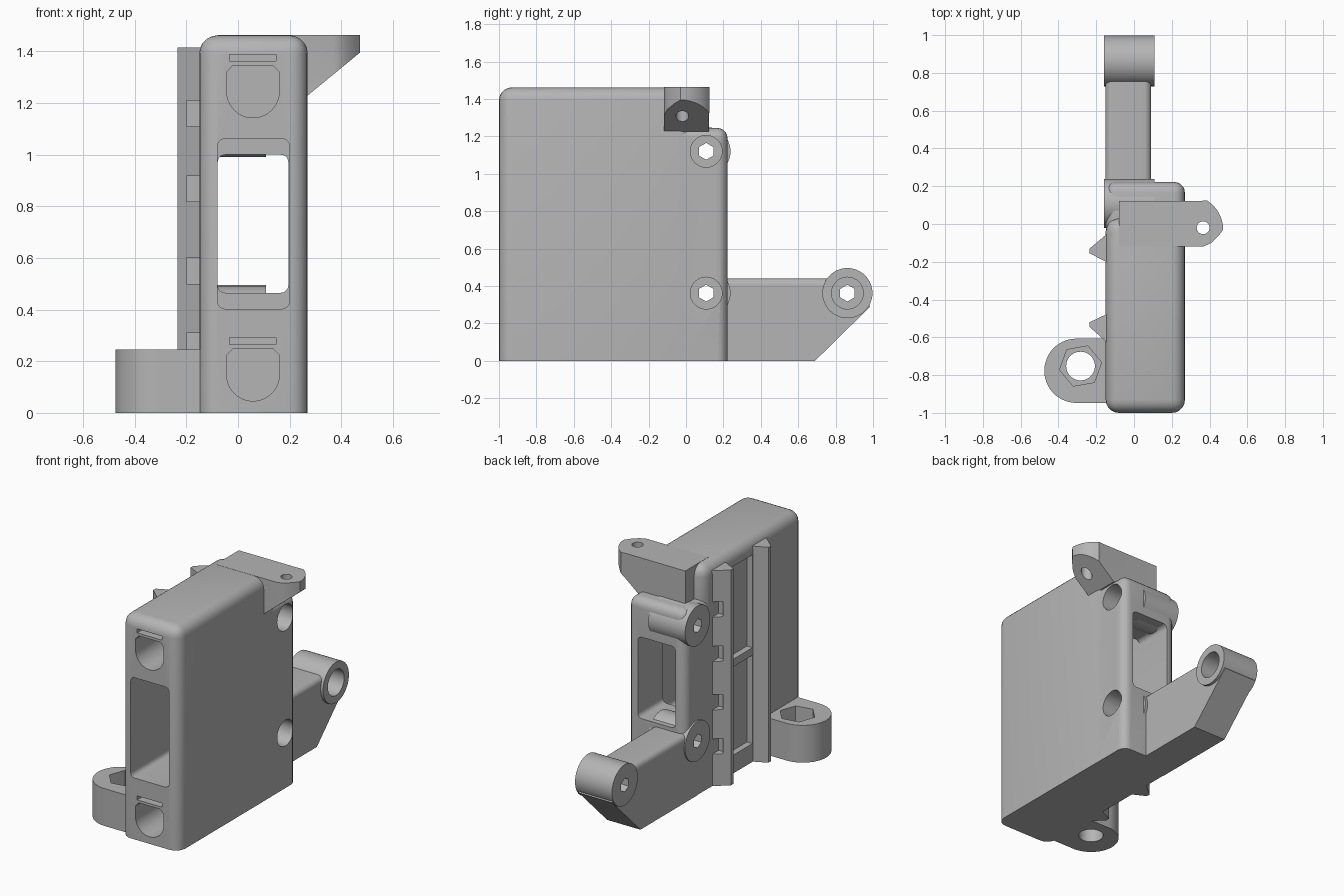
import bpy, bmesh, math
from mathutils import Vector

if "Cube" in bpy.data.objects:
    bpy.data.objects.remove(bpy.data.objects["Cube"], do_unlink=True)

grey = bpy.data.materials.new("plain grey")
grey.use_nodes = True
GREY = (0.46, 0.46, 0.46, 1)
grey.diffuse_color = GREY
grey.node_tree.nodes["Principled BSDF"].inputs["Base Color"].default_value = GREY


def prism(name, pts, axis, lo, hi, bevel=0, keep=None, segments=5):
    """Extrude a 2D outline along an axis; optionally round edges chosen by keep."""
    def place(p, d):
        return {"x": (d, p[0], p[1]), "y": (p[0], d, p[1]), "z": (p[0], p[1], d)}[axis]
    bm = bmesh.new()
    face = bm.faces.new([bm.verts.new(place(p, lo)) for p in pts])
    ext = bmesh.ops.extrude_face_region(bm, geom=[face])
    shift = Vector(place((0, 0), hi - lo))
    for v in ext["geom"]:
        if isinstance(v, bmesh.types.BMVert):
            v.co += shift
    bmesh.ops.recalc_face_normals(bm, faces=bm.faces)
    if bevel:
        edges = [e for e in bm.edges if keep(*(v.co for v in e.verts))]
        bmesh.ops.bevel(bm, geom=edges, offset=bevel, segments=segments,
                        profile=0.5, affect="EDGES", clamp_overlap=True)
    mesh = bpy.data.meshes.new(name)
    bm.to_mesh(mesh)
    bm.free()
    mesh.materials.append(grey)
    obj = bpy.data.objects.new(name, mesh)
    bpy.context.collection.objects.link(obj)
    return obj


def rect(a0, a1, b0, b1):
    return [(a0, b0), (a1, b0), (a1, b1), (a0, b1)]


def arc(cx, cy, r, start, end, n):
    """Points on an arc, angles in degrees."""
    step = math.radians(end - start) / n
    return [(cx + r * math.cos(math.radians(start) + i * step),
             cy + r * math.sin(math.radians(start) + i * step)) for i in range(n + 1)]


def ring(cx, cy, r, n=40, turn=0):
    return arc(cx, cy, r, turn, turn + 360, n)[:-1]


def combine(target, tool, mode="DIFFERENCE"):
    mod = target.modifiers.new("combine", "BOOLEAN")
    mod.operation, mod.object, mod.solver = mode, tool, "EXACT"
    bpy.context.view_layer.objects.active = target
    bpy.ops.object.modifier_apply(modifier=mod.name)


def discard(*objs):
    for o in objs:
        bpy.data.objects.remove(o, do_unlink=True)


def cut(target, *args, **kw):
    tool = prism("cutter", *args, **kw)
    combine(target, tool)
    discard(tool)


def above_base(a, b):
    return max(a.z, b.z) > 0.01


def along_y(a, b):
    return abs(a.y - b.y) > 0.01


# Main housing: tall front block joined to a lower rear block
body = prism("housing", rect(-0.15, 0.27, -1, 0.03), "z", 0, 1.462, 0.07, above_base)
rear = prism("rear_block", rect(-0.149, 0.269, -0.5, 0.222), "z", 0, 1.245, 0.055, above_base)
combine(body, rear, "UNION")
discard(rear)

# Window tunnel, narrower through the rear wall
cut(body, rect(-0.08, 0.2, 0.403, 1.062), "y", -1.1, -0.04, bevel=0.03, keep=along_y)
cut(body, rect(-0.079, 0.195, 0.465, 1.0), "y", -0.1, 0.4, bevel=0.03, keep=along_y)

# Front pockets with rounded bottoms and a slot above each
for z in (0.148, 1.245):
    outline = arc(0.058, z, 0.102, 180, 360, 20) + [(0.16, z + 0.075), (0.135, z + 0.1),
                                                    (-0.02, z + 0.1), (-0.044, z + 0.075)]
    cut(body, outline, "y", -1.1, -0.15)
    cut(body, rect(-0.032, 0.148, z + 0.117, z + 0.143), "y", -1.1, -0.94)

# Shallow recesses between the rails, leaving thin ribs
for low, high in ((0.12, 0.7), (0.75, 1.36)):
    cut(body, rect(-0.2, -0.11, -0.475, -0.205), "z", low, high)

# Rails on the side, with blind notches on their outer slopes
rails = [("rear_rail", [(-0.14, -0.05), (-0.235, -0.13), (-0.235, -0.155), (-0.14, -0.205)],
          -0.125, 0.1),
         ("front_rail", [(-0.14, -0.475), (-0.235, -0.52), (-0.235, -0.545), (-0.14, -0.63)],
          -0.8, -0.55)]
parts = [body]
for name, outline, y0, y1 in rails:
    rail = prism(name, outline, "z", 0, 1.415)
    for z in (0.26, 0.55, 0.868, 1.16):
        cut(rail, rect(-0.2, -0.145, y0, y1), "z", z - 0.05, z + 0.05)
    parts.append(rail)

# Swing arm reaching to the back
arm = prism("rear_arm", [(0.1, 0), (0.69, 0), (0.985, 0.29), (0.86, 0.44), (0.1, 0.44)],
            "x", -0.152, 0.09, 0.035,
            lambda a, b: abs(a.x - b.x) < 0.01 and min(a.z, b.z) > 0.4)
parts.append(arm)

# Pivot barrels, bolt recesses and hexagonal bores
barrels = [("upper_barrel", 0.108, 1.12, 0.13), ("lower_barrel", 0.108, 0.362, 0.13),
           ("arm_barrel", 0.863, 0.362, 0.134)]
for name, y, z, r in barrels:
    barrel = prism(name, ring(y, z, r, 48), "x", -0.16, 0.108)
    recess = prism("recess", ring(y, z, 0.085), "x", -0.02, 0.5)
    bore = prism("bore", ring(y, z, 0.045, 6, 30), "x", -0.5, 0.5)
    for part in (barrel, arm if y > 0.5 else body):
        combine(part, recess)
        combine(part, bore)
    if name == "lower_barrel":
        combine(arm, recess)
        combine(arm, bore)
    discard(recess, bore)
    parts.append(barrel)

# Top ear: rounded in plan, sloping underneath, with a pin hole
plan = [(-0.08, -0.118), (0.37, -0.118), (0.41, -0.1), (0.45, -0.06)]
plan += arc(0.29, -0.03, 0.182, 0, 58, 10)
plan += [(0.34, 0.122), (-0.08, 0.122)]
ear = prism("top_ear", plan, "z", 1.2, 1.463)
slope = prism("slope", [(-0.2, 1.225), (0.265, 1.225), (0.472, 1.395), (0.6, 1.5),
                        (0.6, 1.6), (-0.2, 1.6)], "y", -0.5, 0.5)
combine(ear, slope, "INTERSECT")
discard(slope)
cut(ear, ring(0.366, -0.02, 0.034, 28), "z", 1, 1.6)
parts.append(ear)

# Foot lug at the base: round bore under a hexagonal nut pocket
lug = prism("foot_lug", arc(-0.305, -0.777, 0.17, 90, 270, 28) + [(-0.13, -0.947), (-0.13, -0.635),
                                                                 (-0.16, -0.607)], "z", 0, 0.245)
cut(lug, ring(-0.283, -0.752, 0.076), "z", -0.1, 0.5)
cut(lug, ring(-0.283, -0.752, 0.113, 6, 10), "z", 0.14, 0.5)
parts.append(lug)

for o in bpy.context.selected_objects:
    o.select_set(False)
for part in parts:
    part.select_set(True)
    bpy.context.view_layer.objects.active = part
    bpy.ops.object.shade_smooth_by_angle(angle=math.radians(25))
    part.select_set(False)
